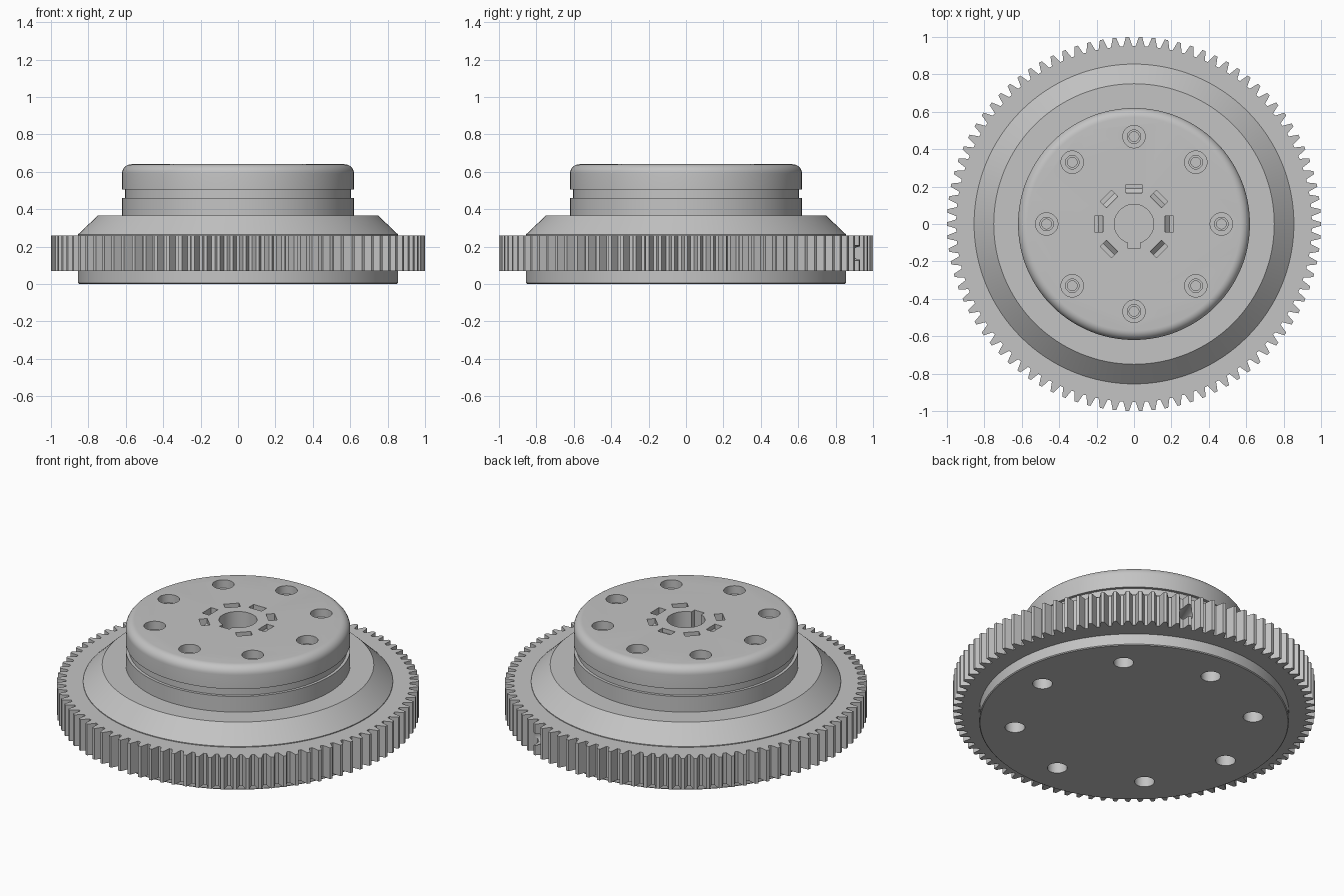
import bpy, bmesh
from math import sin, cos, pi, radians
from mathutils import Matrix

cube = bpy.data.objects.get("Cube")
if cube:
    bpy.data.objects.remove(cube, do_unlink=True)

GREY = (0.55, 0.55, 0.55, 1)
metal = bpy.data.materials.new("grey_metal")
metal.use_nodes = True
metal.diffuse_color = GREY
metal.node_tree.nodes["Principled BSDF"].inputs["Base Color"].default_value = GREY


def finish(name, bm):
    bmesh.ops.recalc_face_normals(bm, faces=bm.faces)
    mesh = bpy.data.meshes.new(name)
    bm.to_mesh(mesh)
    bm.free()
    mesh.materials.append(metal)
    obj = bpy.data.objects.new(name, mesh)
    bpy.context.collection.objects.link(obj)
    return obj


def stack(name, loops):
    """Skin a series of matching point loops and cap both ends."""
    bm = bmesh.new()
    rings = [[bm.verts.new(p) for p in loop] for loop in loops]
    n = len(rings[0])
    for a, b in zip(rings, rings[1:]):
        for i in range(n):
            j = (i + 1) % n
            bm.faces.new((a[i], a[j], b[j], b[i]))
    bm.faces.new(rings[0][::-1])
    bm.faces.new(rings[-1])
    return finish(name, bm)


def lathe(name, profile, n=128):
    return stack(name, [[(r * cos(2 * pi * i / n), r * sin(2 * pi * i / n), z)
                         for i in range(n)] for r, z in profile])


def place(obj, matrix):
    obj.data.transform(matrix)
    return obj


def around(angle, r):
    return Matrix.Rotation(radians(angle), 4, "Z") @ Matrix.Translation((r, 0, 0))


def box(name, x0, x1, y0, y1, z0, z1):
    return stack(name, [[(x0, y0, z), (x1, y0, z), (x1, y1, z), (x0, y1, z)]
                        for z in (z0, z1)])


def cut(obj, cutters):
    for c in cutters:
        mod = obj.modifiers.new("cut", "BOOLEAN")
        mod.operation, mod.solver, mod.object = "DIFFERENCE", "EXACT", c
        bpy.context.view_layer.objects.active = obj
        bpy.ops.object.modifier_apply(modifier=mod.name)
        bpy.data.objects.remove(c, do_unlink=True)


def smooth(obj, angle=25):
    bpy.ops.object.select_all(action="DESELECT")
    obj.select_set(True)
    bpy.context.view_layer.objects.active = obj
    bpy.ops.object.shade_smooth_by_angle(angle=radians(angle))


EIGHTHS = range(0, 360, 45)
TOP = 0.64

# Base flange with blind bolt holes underneath
flange = lathe("base_flange", [(0.85, 0), (0.855, 0.005), (0.855, 0.08)])
cut(flange, [place(lathe("bolt_hole", [(0.055, -0.05), (0.055, 0.065)], 32),
                   around(a, 0.66)) for a in EIGHTHS])

# Toothed ring with one radial pin hole
TEETH = 90
tooth = [(-0.37, 0.951), (-0.25, 0.975), (-0.13, 1.0),
         (0.13, 1.0), (0.25, 0.975), (0.37, 0.951)]
outline = [(r * cos(2 * pi * (t + f) / TEETH), r * sin(2 * pi * (t + f) / TEETH))
           for t in range(TEETH) for f, r in tooth]
gear = stack("toothed_ring", [[(x, y, z) for x, y in outline] for z in (0.07, 0.26)])
pin = lathe("pin_hole", [(0.04, 0), (0.04, 0.3)], 32)
cut(gear, [place(pin, Matrix.Rotation(radians(67.5), 4, "Z")
                 @ Matrix.Translation((0.82, 0, 0.165))
                 @ Matrix.Rotation(pi / 2, 4, "Y"))])

# Hub: sloped shoulder, grooved neck and rounded top edge
rounded = [(0.57 + 0.05 * cos(pi * k / 16), TOP - 0.05 + 0.05 * sin(pi * k / 16))
           for k in range(9)]
hub = lathe("hub", [(0.855, 0.24), (0.855, 0.265), (0.75, 0.365), (0.62, 0.365),
                    (0.62, 0.46), (0.603, 0.46), (0.603, 0.505), (0.62, 0.505)]
            + rounded)

# Keyed bore
cutters = [lathe("bore", [(0.105, 0.275), (0.105, 0.8)], 64),
           box("keyway", -0.033, 0.033, -0.13, 0, 0.275, 0.8)]

# Counterbored screw holes
for a in EIGHTHS:
    steps = [(0.026, TOP - 0.1), (0.026, TOP - 0.07), (0.036, TOP - 0.07),
             (0.036, TOP - 0.05), (0.06, TOP - 0.05), (0.06, TOP + 0.05)]
    cutters.append(place(lathe("screw_hole", steps, 32), around(a, 0.467)))

# Ramped slots around the bore, none above the keyway
for a in EIGHTHS:
    if a != 270:
        slot = stack("slot", [
            [(x0, -0.043, z), (0.212, -0.043, z), (0.212, 0.043, z), (x0, 0.043, z)]
            for x0, z in ((0.19, TOP - 0.05), (0.165, TOP - 0.025), (0.165, TOP + 0.05))])
        cutters.append(place(slot, around(a, 0)))
cut(hub, cutters)

for part in (flange, gear, hub):
    smooth(part)
